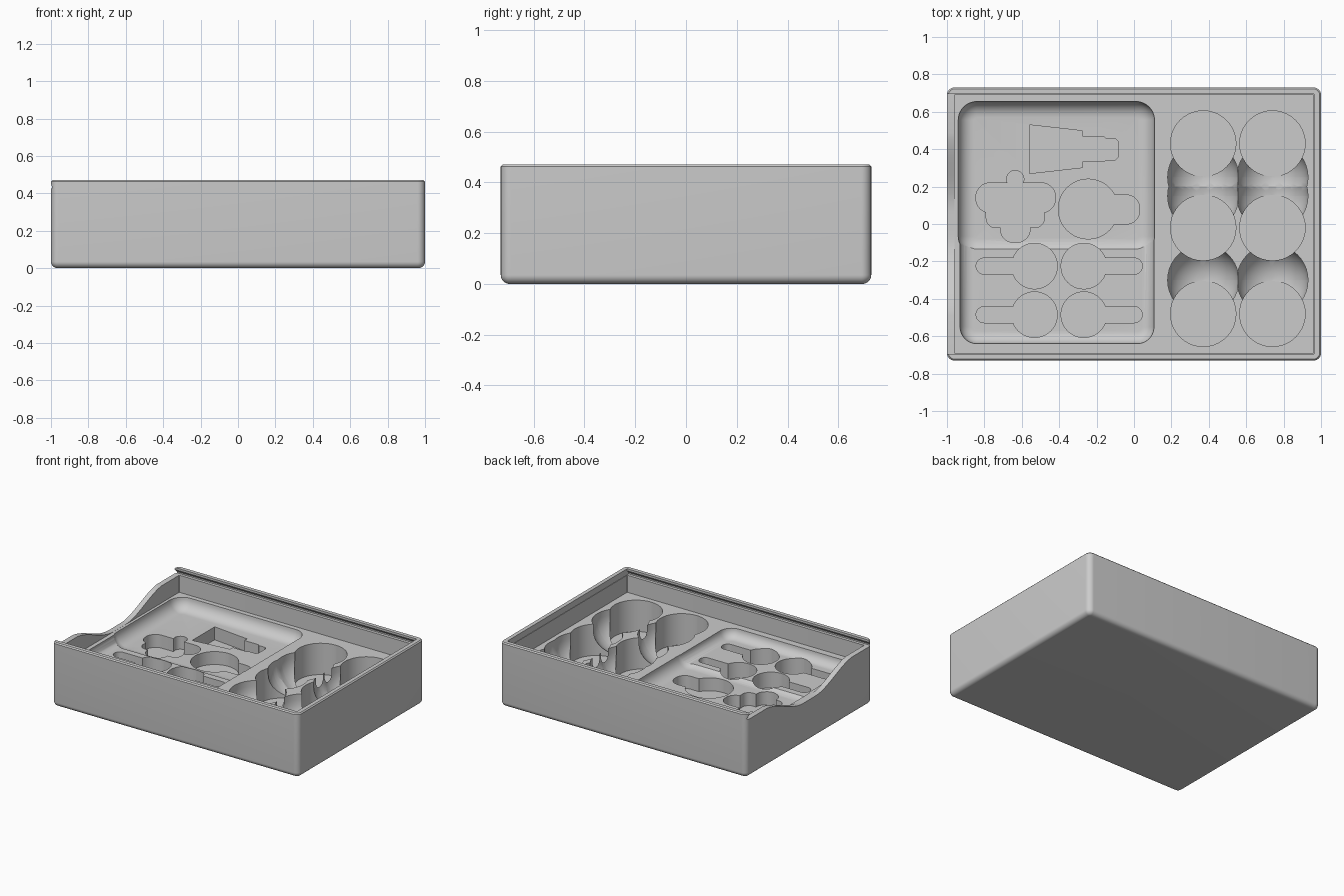
import bpy, bmesh, math

if "Cube" in bpy.data.objects:
    bpy.data.objects.remove(bpy.data.objects["Cube"], do_unlink=True)

grey = bpy.data.materials.new("plain_grey")
grey.use_nodes = True
grey.diffuse_color = (0.6, 0.6, 0.6, 1)
grey.node_tree.nodes["Principled BSDF"].inputs["Base Color"].default_value = (0.6, 0.6, 0.6, 1)

HEIGHT = 0.47      # rim
DECK = 0.30        # top of the insert
OPEN = 0.6         # cutters reach above the rim


def loft(name, rings):
    """Closed solid through rings of equal point count."""
    bm = bmesh.new()
    loops = [[bm.verts.new(p) for p in ring] for ring in rings]
    for a, b in zip(loops, loops[1:]):
        for i in range(len(a)):
            j = (i + 1) % len(a)
            bm.faces.new((a[i], a[j], b[j], b[i]))
    bm.faces.new(loops[0][::-1])
    bm.faces.new(loops[-1])
    bm.normal_update()
    if bm.calc_volume(signed=True) < 0:
        bmesh.ops.reverse_faces(bm, faces=bm.faces[:])
    mesh = bpy.data.meshes.new(name)
    bm.to_mesh(mesh)
    bm.free()
    mesh.materials.append(grey)
    ob = bpy.data.objects.new(name, mesh)
    bpy.context.scene.collection.objects.link(ob)
    return ob


def ring(x0, x1, y0, y1, z, corner, inset, steps=10):
    """Rounded rectangle outline, shrunk by inset."""
    r = corner - inset
    x0, x1, y0, y1 = x0 + inset, x1 - inset, y0 + inset, y1 - inset
    centres = [(x1 - r, y1 - r), (x0 + r, y1 - r), (x0 + r, y0 + r), (x1 - r, y0 + r)]
    pts = []
    for q, (cx, cy) in enumerate(centres):
        for k in range(steps + 1):
            a = math.pi / 2 * (q + k / steps)
            pts.append((cx + r * math.cos(a), cy + r * math.sin(a), z))
    return pts


def block(name, x0, x1, y0, y1, z0, z1, corner, fillet=0, top=0):
    """Rounded block with a filleted lower edge and a small upper bevel."""
    rings = []
    steps = 8 if fillet else 0
    for k in range(steps):
        a = math.pi / 2 * k / steps
        rings.append(ring(x0, x1, y0, y1, z0 + fillet * (1 - math.cos(a)),
                          corner, fillet * (1 - math.sin(a))))
    rings.append(ring(x0, x1, y0, y1, z0 + fillet, corner, 0))
    rings.append(ring(x0, x1, y0, y1, z1 - top, corner, 0))
    if top:
        rings.append(ring(x0, x1, y0, y1, z1, corner, top))
    return loft(name, rings)


def disc(name, x, y, r, z0, fillet=0):
    return block(name, x - r, x + r, y - r, y + r, z0, OPEN, r - 0.0005, fillet)


def volume(mesh):
    bm = bmesh.new()
    bm.from_mesh(mesh)
    result = bm.calc_volume(signed=True)
    bm.free()
    return result


# Outer body
body = block("storage_box", -1, 1, -0.73, 0.73, 0, HEIGHT, 0.04, 0.035, 0.008)


def cut(cutter):
    """Subtract the cutter, taking the first solver that leaves a sound solid."""
    cutter.hide_render = True
    before = volume(body.data)
    mod = body.modifiers.new("cut", "BOOLEAN")
    mod.operation = "DIFFERENCE"
    mod.object = cutter
    for solver in ("EXACT", "MANIFOLD", "FLOAT"):
        mod.solver = solver
        bpy.context.view_layer.update()
        graph = bpy.context.evaluated_depsgraph_get()
        mesh = bpy.data.meshes.new_from_object(body.evaluated_get(graph))
        if before * 0.4 < volume(mesh) < before:
            body.data = mesh
            break
    body.modifiers.remove(mod)
    bpy.data.objects.remove(cutter, do_unlink=True)


# Main opening above the insert
cut(block("opening", -0.96, 0.96, -0.69, 0.69, DECK, OPEN, 0.004))

# Dovetail slot for a sliding lid, open at one end
section = [(-0.712, 0.425), (0.712, 0.425), (0.712, 0.435), (0.694, 0.455),
           (0.694, OPEN), (-0.694, OPEN), (-0.694, 0.455), (-0.712, 0.435)]
cut(loft("lid_slot", [[(x, y, z) for y, z in section] for x in (-1.1, 0.963)]))

# Smooth dip in the open end wall
dip = [(0.52, OPEN), (-0.52, OPEN)]
for i in range(33):
    y = -0.52 + 1.04 * i / 32
    t = min(max((abs(y) - 0.07) / 0.45, 0), 1)
    dip.append((y, DECK + 0.001 + 0.126 * t * t * (3 - 2 * t)))
cut(loft("wall_dip", [[(x, y, z) for y, z in dip] for x in (-1.1, -0.95)]))

# Two-level tray with soft lower edges
cut(block("deep_tray", -0.94, 0.11, -0.165, 0.655, 0.215, OPEN, 0.1, 0.085))
cut(block("shallow_tray", -0.93, 0.107, -0.64, 0.0, 0.235, OPEN, 0.09, 0.065))

# Shaped pockets in the tray
FLOOR = 0.12
half = [(-0.56, 0.13), (-0.275, 0.098), (-0.275, 0.067), (-0.16, 0.067),
        (-0.15, 0.057), (-0.1, 0.057), (-0.085, 0.042)]
outline = half + [(x, -y) for x, y in reversed(half)]
cut(loft("tapered_pocket", [[(x, 0.4 + y, z) for x, y in outline] for z in (FLOOR, OPEN)]))

cut(block("arms", -0.845, -0.42, 0.06, 0.22, FLOOR, OPEN, 0.075))
cut(block("middle", -0.79, -0.48, -0.02, 0.21, FLOOR, OPEN, 0.05))
cut(block("foot", -0.715, -0.555, -0.1, 0.15, FLOOR, OPEN, 0.075))
cut(disc("head", -0.635, 0.24, 0.046, FLOOR))

cut(disc("round_pocket", -0.245, 0.08, 0.16, FLOOR))
cut(block("round_pocket_grip", -0.245, 0.03, 0.0, 0.155, FLOOR, OPEN, 0.07))

for y in (-0.225, -0.485):
    for side in (-1, 1):
        x = -0.4 + side * 0.132
        tip = -0.4 + side * 0.444
        cut(disc("spoon_bowl", x, y, 0.122, FLOOR))
        cut(block("spoon_handle", min(x, tip), max(x, tip), y - 0.043, y + 0.043,
                  FLOOR, OPEN, 0.042))

# Deep round wells with round-bottomed finger scoops
WELL = 0.07
for x in (0.37, 0.74):
    for y in (0.43, -0.02, -0.48):
        cut(disc("well", x, y, 0.175, WELL))
    for y in (0.25, 0.15, -0.30):
        cut(disc("scoop", x, y, 0.19, WELL + 0.002, 0.186))

# Smooth curves, crisp edges
bpy.ops.object.select_all(action="DESELECT")
body.select_set(True)
bpy.context.view_layer.objects.active = body
bpy.ops.object.shade_smooth_by_angle(angle=math.radians(30))
